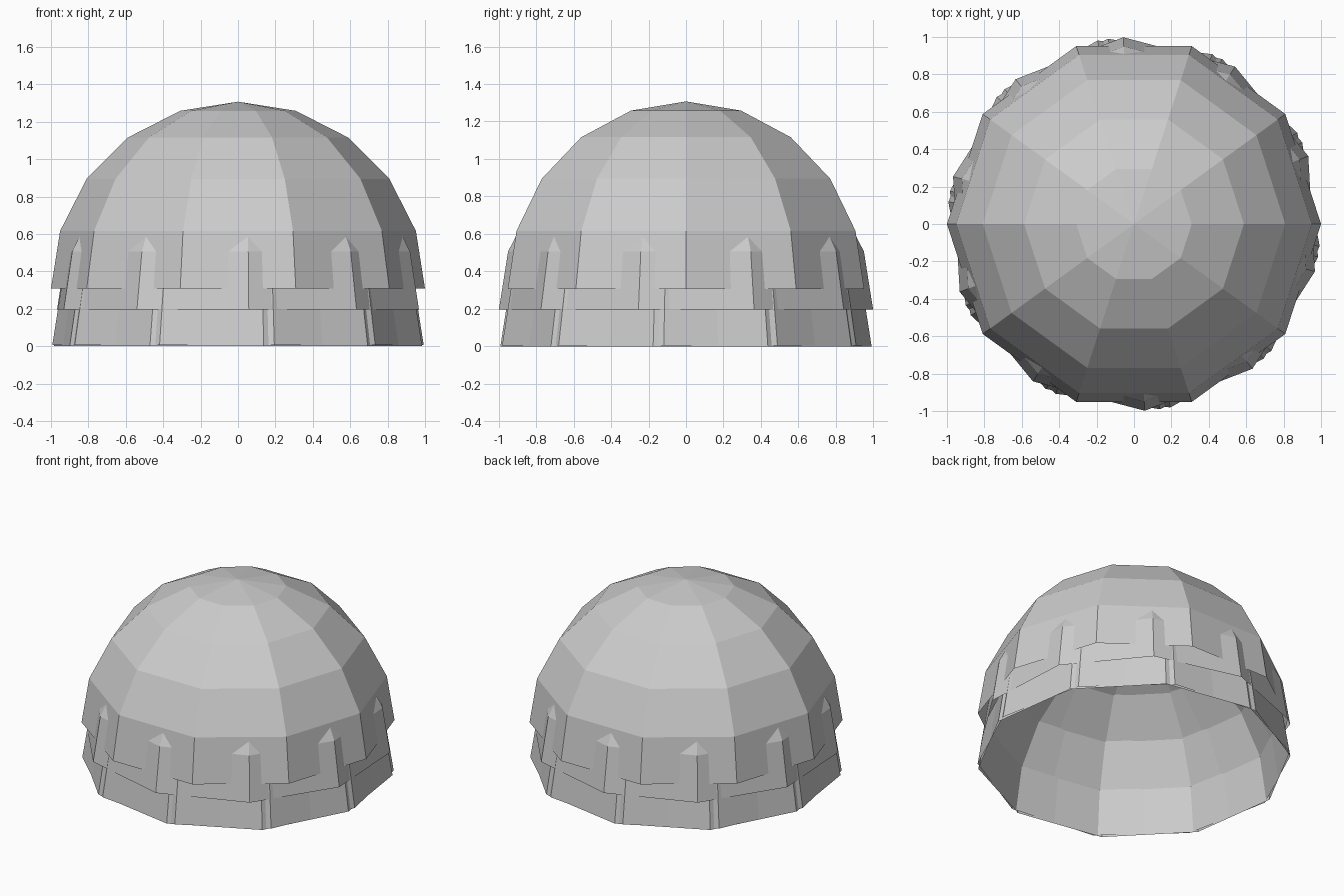
import bpy, bmesh, math

if "Cube" in bpy.data.objects:
    bpy.data.objects.remove(bpy.data.objects["Cube"])

SEGMENTS, RINGS = 10, 5


def open_dome(name, base_z, turn_deg):
    """Unit-radius low-poly hemisphere shell, open underneath."""
    bm = bmesh.new()
    rings = []
    for k in range(RINGS):
        lat = math.pi / 2 * k / RINGS
        rings.append([bm.verts.new((
            math.cos(lat) * math.cos(math.radians(turn_deg) + 2 * math.pi * i / SEGMENTS),
            math.cos(lat) * math.sin(math.radians(turn_deg) + 2 * math.pi * i / SEGMENTS),
            math.sin(lat))) for i in range(SEGMENTS)])
    tip = bm.verts.new((0, 0, 1))
    for i in range(SEGMENTS):
        j = (i + 1) % SEGMENTS
        for low, high in zip(rings, rings[1:]):
            bm.faces.new((low[i], low[j], high[j], high[i]))
        bm.faces.new((rings[-1][i], rings[-1][j], tip))
    mesh = bpy.data.meshes.new(name)
    bm.to_mesh(mesh)
    bm.free()
    obj = bpy.data.objects.new(name, mesh)
    obj.location.z = base_z
    bpy.context.collection.objects.link(obj)
    return obj


# Stacked shells, each turned so its corners poke through the one above
open_dome("top_shell", 0.307, 0)
open_dome("middle_shell", 0.197, 21.3)
open_dome("lower_shell", 0.005, 29.2)
open_dome("bottom_shell", 0.0, 25.9)
